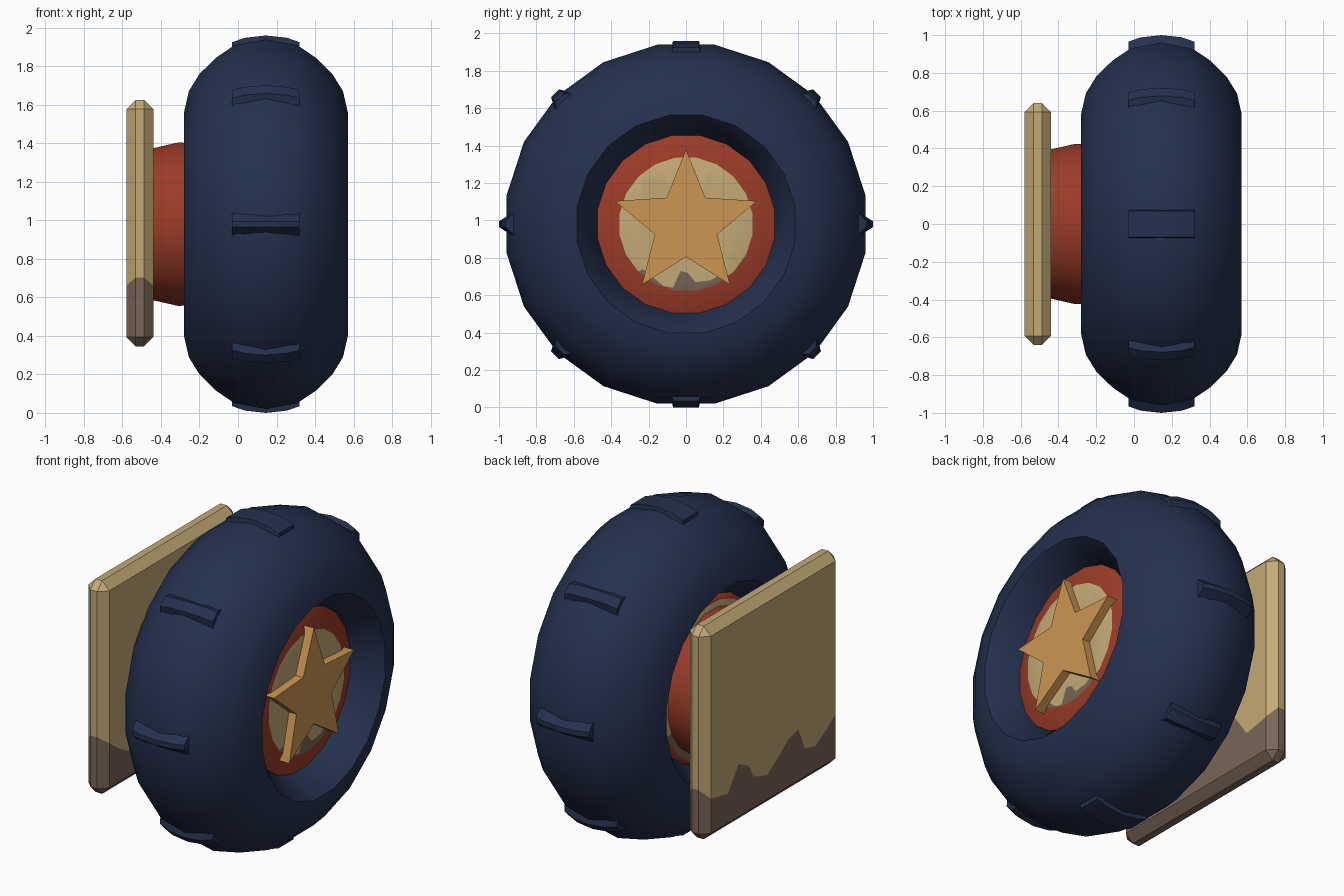
import bpy, bmesh, math
from mathutils import Vector

if "Cube" in bpy.data.objects:
    bpy.data.objects.remove(bpy.data.objects["Cube"])

CZ = 0.98          # wheel axis height
CX = 0.145         # tyre centre plane


def material(name, rgb):
    m = bpy.data.materials.new(name)
    m.diffuse_color = (*rgb, 1)
    m.use_nodes = True
    m.node_tree.nodes["Principled BSDF"].inputs["Base Color"].default_value = m.diffuse_color
    return m


NAVY = material("navy rubber", (0.018, 0.030, 0.077))
RED = material("red paint", (0.332, 0.045, 0.021))
TAN = material("tan metal", (0.552, 0.402, 0.181))
DIRT = material("brown dirt", (0.195, 0.133, 0.093))
GOLD = material("orange gold", (0.604, 0.305, 0.084))


def finish(name, bm, mats, smooth_deg=0):
    """Turn a bmesh into an object; edges sharper than smooth_deg stay hard."""
    bmesh.ops.recalc_face_normals(bm, faces=bm.faces)
    if smooth_deg:
        for f in bm.faces:
            f.smooth = True
        for e in bm.edges:
            e.smooth = e.calc_face_angle(0) < math.radians(smooth_deg)
    me = bpy.data.meshes.new(name)
    bm.to_mesh(me)
    bm.free()
    for m in mats:
        me.materials.append(m)
    ob = bpy.data.objects.new(name, me)
    bpy.context.collection.objects.link(ob)
    return ob


def revolve(profile, sides=20, closed=False, mat_rule=None):
    """Lathe an (x, r) profile around the wheel axis."""
    bm = bmesh.new()
    rings = []
    for x, r in profile:
        if r == 0:
            rings.append([bm.verts.new((x, 0, CZ))] * sides)
            continue
        angs = [2 * math.pi * (i + 0.5) / sides for i in range(sides)]
        rings.append([bm.verts.new((x, r * math.cos(a), CZ + r * math.sin(a)))
                      for a in angs])
    n = len(rings)
    for k in range(n if closed else n - 1):
        a, b = rings[k], rings[(k + 1) % n]
        for i in range(sides):
            j = (i + 1) % sides
            vs = list(dict.fromkeys((a[i], a[j], b[j], b[i])))
            f = bm.faces.new(vs)
            f.material_index = mat_rule[k] if mat_rule else 0
    return bm


def splash(bm, line, clean, dirty):
    """Cut faces of material `clean` along a (y, z) zigzag, dirty below it."""
    def cut(faces, co, no):
        geom = set(faces)
        for f in faces:
            geom.update(f.edges)
            geom.update(f.verts)
        bmesh.ops.bisect_plane(bm, geom=list(geom), dist=1e-5,
                               plane_co=co, plane_no=no)

    def picked(y0, y1):
        return [f for f in bm.faces if f.material_index == clean
                and y0 < f.calc_center_median().y < y1]

    for y, z in line[1:-1]:
        cut(picked(-9, 9), (0, y, 0), (0, 1, 0))
    for (y0, z0), (y1, z1) in zip(line, line[1:]):
        no = Vector((0, z0 - z1, y1 - y0)).normalized()
        co = Vector((0, y0, z0))
        cut(picked(y0, y1), co, no)
        for f in picked(y0, y1):
            if (f.calc_center_median() - co).dot(no) < 0:
                f.material_index = dirty


# Tyre: fat rounded ring with a conical recess on each side
half = [(0.275, 0.48), (0.425, 0.59), (0.40, 0.70), (0.345, 0.79),
        (0.26, 0.875), (0.165, 0.94)]
profile = ([(CX + x, r) for x, r in half] + [(CX, 0.972)]
           + [(CX - x, r) for x, r in reversed(half)])
finish("tyre", revolve(profile, closed=True), [NAVY], 40)

# Tread knobs: eight low arched lugs round the tyre
for k in range(8):
    a = k * math.pi / 4
    rad = Vector((0, math.cos(a), math.sin(a)))
    tan = Vector((0, -math.sin(a), math.cos(a)))
    top, w = {0: (1.0, 0.015), 2: (0.98, 0.07)}.get(k % 4, (0.99, 0.03))
    bm = bmesh.new()
    secs = []
    for x, drop in ((-0.175, 0.035), (-0.11, 0.012), (0, 0),
                    (0.11, 0.012), (0.175, 0.035)):
        pts = [(0.90, -0.08), (top - drop, -w), (top - drop, w), (0.90, 0.08)]
        secs.append([bm.verts.new(Vector((CX + x, 0, CZ)) + rad * r + tan * t)
                     for r, t in pts])
    for s, t in zip(secs, secs[1:]):
        for i in range(4):
            j = (i + 1) % 4
            bm.faces.new((s[i], s[j], t[j], t[i]))
    bm.faces.new(secs[0])
    bm.faces.new(secs[-1])
    finish(f"tread_knob_{k + 1}", bm, [NAVY], 40)

# Wheel hub: red rim and splashed tan face on both sides
bm = revolve([(0.455, 0), (0.455, 0.36), (0.41, 0.485), (0.36, 0.50),
              (-0.12, 0.50), (-0.16, 0.475), (-0.17, 0.46), (-0.17, 0.38)],
             mat_rule=[0, 1, 1, 1, 1, 1, 3])
splash(bm, [(-0.4, 0.66), (-0.23, 0.74), (-0.12, 0.65), (-0.07, 0.64),
            (-0.03, 0.73), (0.01, 0.72), (0.05, 0.67), (0.13, 0.68),
            (0.2, 0.72), (0.4, 0.64)], 0, 2)
splash(bm, [(-0.5, 0.74), (-0.3, 0.82), (0, 0.75), (0.3, 0.82), (0.5, 0.78)],
       3, 2)
finish("wheel_hub", bm, [TAN, RED, DIRT, TAN], 40)

# Axle mount: red barrel joining hub and plate
finish("axle_mount", revolve([(-0.16, 0.42), (-0.31, 0.43), (-0.46, 0.395)]),
       [RED], 40)

# Star on the outer hub face
bm = bmesh.new()
pts = []
for i in range(10):
    r = 0.40 if i % 2 == 0 else 0.175
    a = math.pi / 2 + i * math.pi / 5
    pts.append(bm.verts.new((0.44, r * math.cos(a), CZ + r * math.sin(a))))
face = bm.faces.new(pts)
ext = bmesh.ops.extrude_face_region(bm, geom=[face])
bmesh.ops.translate(bm, vec=(0.065, 0, 0),
                    verts=[v for v in ext["geom"]
                           if isinstance(v, bmesh.types.BMVert)])
finish("hub_star", bm, [GOLD])

# Mounting plate: bevelled square slab, dirty along the bottom
bm = bmesh.new()
bmesh.ops.create_cube(bm, size=1)
bmesh.ops.scale(bm, vec=(0.14, 1.28, 1.28), verts=bm.verts)
bmesh.ops.translate(bm, vec=(-0.51, 0, 0.985), verts=bm.verts)
bmesh.ops.bevel(bm, geom=list(bm.edges), offset=0.048, segments=1,
                affect='EDGES', profile=0.5)
for f in bm.faces:
    f.material_index = 0
splash(bm, [(-0.66, 0.72), (-0.59, 0.66), (-0.51, 0.60), (-0.40, 0.54),
            (-0.30, 0.56), (-0.24, 0.70), (-0.15, 0.68), (-0.05, 0.61),
            (0.06, 0.54), (0.19, 0.58), (0.23, 0.66), (0.33, 0.71),
            (0.43, 0.57), (0.59, 0.60), (0.66, 0.68)], 0, 1)
finish("mounting_plate", bm, [TAN, DIRT])
